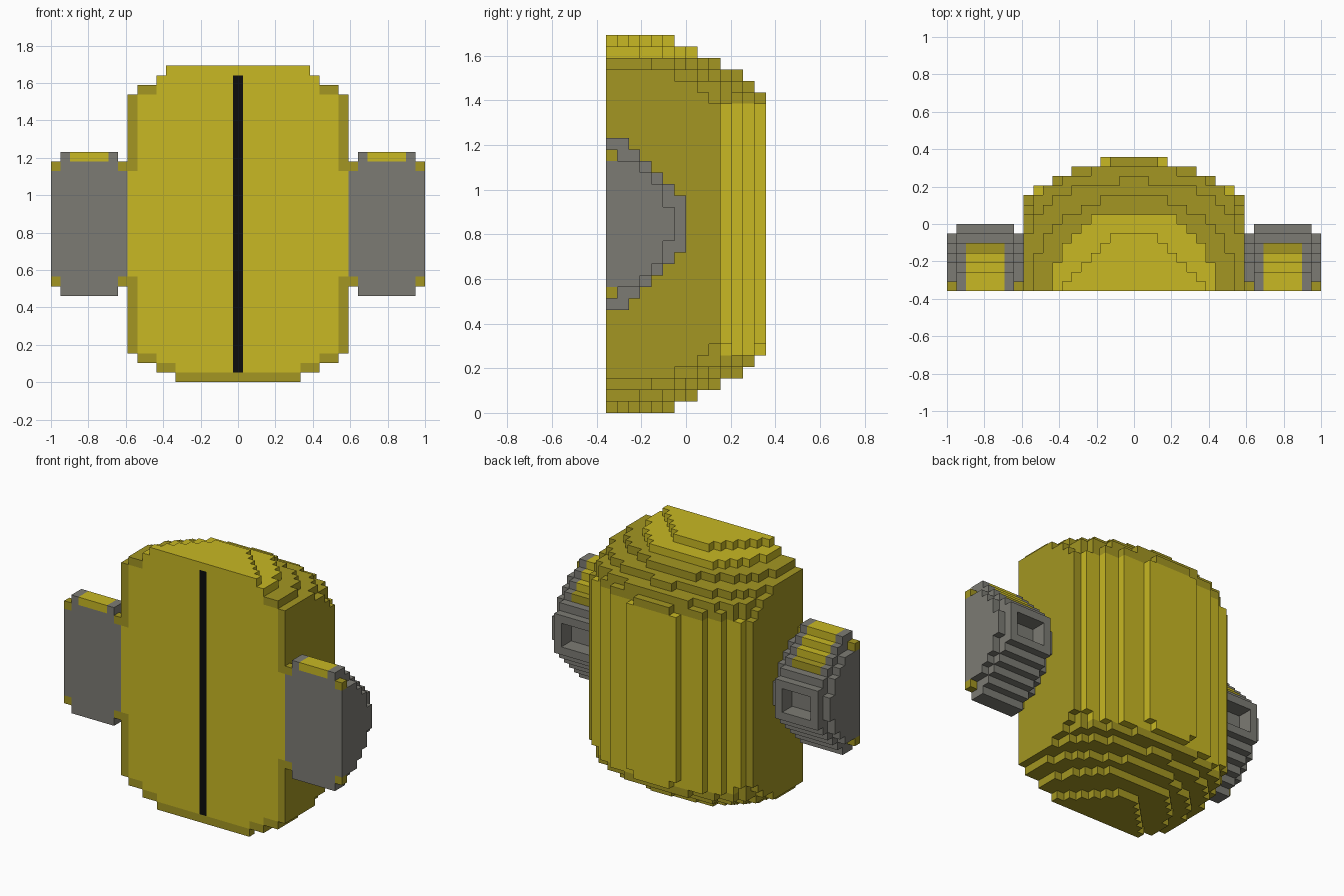
import bpy, bmesh
from mathutils import Vector

if "Cube" in bpy.data.objects:
    bpy.data.objects.remove(bpy.data.objects["Cube"])

U = 2 / 39            # edge of one cube of the blocky style
MID = 16              # middle layer in height


def material(name, rgb):
    m = bpy.data.materials.new(name)
    m.diffuse_color = (*rgb, 1)
    m.use_nodes = True
    m.node_tree.nodes["Principled BSDF"].inputs["Base Color"].default_value = m.diffuse_color
    return m


MATS = [material("bright yellow", (0.578, 0.479, 0.017)),
        material("dark yellow", (0.366, 0.305, 0.016)),
        material("grey", (0.202, 0.198, 0.174)),
        material("black", (0.004, 0.004, 0.004))]
BRIGHT, DARK, GREY, BLACK = range(4)


def build(name, cells):
    """Skin a dict {(i, j, k): colour} of cubes and merge flat areas."""
    bm = bmesh.new()
    verts = {}

    def vert(p):
        if p not in verts:
            verts[p] = bm.verts.new(((p[0] - 0.5) * U, (p[1] - 7) * U, p[2] * U))
        return verts[p]

    for c, col in cells.items():
        for a in range(3):
            b, d = (a + 1) % 3, (a + 2) % 3
            for s in (0, 1):
                n = list(c)
                n[a] += 1 if s else -1
                if tuple(n) in cells:
                    continue
                quad = []
                for u, v in ((0, 0), (1, 0), (1, 1), (0, 1)):
                    p = list(c)
                    p[a] += s
                    p[b] += u
                    p[d] += v
                    quad.append(vert(tuple(p)))
                f = bm.faces.new(quad if s else quad[::-1])
                f.material_index = col
    bmesh.ops.dissolve_limit(bm, angle_limit=0.01, verts=bm.verts[:],
                             edges=bm.edges[:], delimit={'MATERIAL'})
    me = bpy.data.meshes.new(name)
    bm.to_mesh(me)
    bm.free()
    for m in MATS:
        me.materials.append(m)
    ob = bpy.data.objects.new(name, me)
    bpy.context.collection.objects.link(ob)
    return ob


# Body: reach in x of every row from front to back, from the end layer inwards
LAYERS = [
    [7, 6, 5, 4, 3, 2],
    [8, 8, 8, 7, 7, 6, 5, 4],
    [10] * 4 + [9, 9, 8, 7, 5, 3],
    [11] * 6 + [10, 10, 9, 8, 6, 1],
    [11] * 8 + [10, 10, 9, 7, 4],
    [11] * 9 + [10, 9, 8, 6, 2],
    [11] * 10 + [10, 8, 6, 3],
]


def body_colour(i, j, k):
    x = abs(i)
    if k >= 31:
        return BLACK if i == 0 and j == 0 and k == 31 else BRIGHT
    if j == 0:
        if k == 0:
            return DARK
        if x == 0:
            return BLACK                      # front stripe
        rim = ((x == 11 and abs(k - MID) > 5) or (k == 1 and x > 6)
               or (k in (2, 30) and x > 8))
        return DARK if rim else BRIGHT
    return BRIGHT if j >= 10 and 5 <= k <= 26 else DARK


body = {}
for k in range(33):
    for j, reach in enumerate(LAYERS[min(k, 32 - k, 6)]):
        r = reach - (k == 0)
        for i in range(-r, r + 1):
            body[i, j, k] = body_colour(i, j, k)
build("body", body)

# Side pods: half drums with narrower end slices and a square hole at the back
DRUM = [7, 7, 6, 5, 4, 3, 2]
END = [6, 5, 5, 4, 3, 1]


def side_pod(name, side):
    cells = {}
    for x in range(12, 20):
        end = x in (12, 19)
        strip = 14 <= x <= 17
        for j, h in enumerate(END if end else DRUM):
            for k in range(MID - h, MID + h + 1):
                if strip and j >= 5 and abs(k - MID) <= 1:
                    continue                  # hole in the back
                col = GREY
                if end and j == 0 and abs(k - MID) == h:
                    col = DARK
                elif strip and k == MID + h and j <= 4:
                    col = BRIGHT if j < 4 else DARK
                cells[side * x, j, k] = col
    build(name, cells)


side_pod("right_pod", 1)
side_pod("left_pod", -1)
